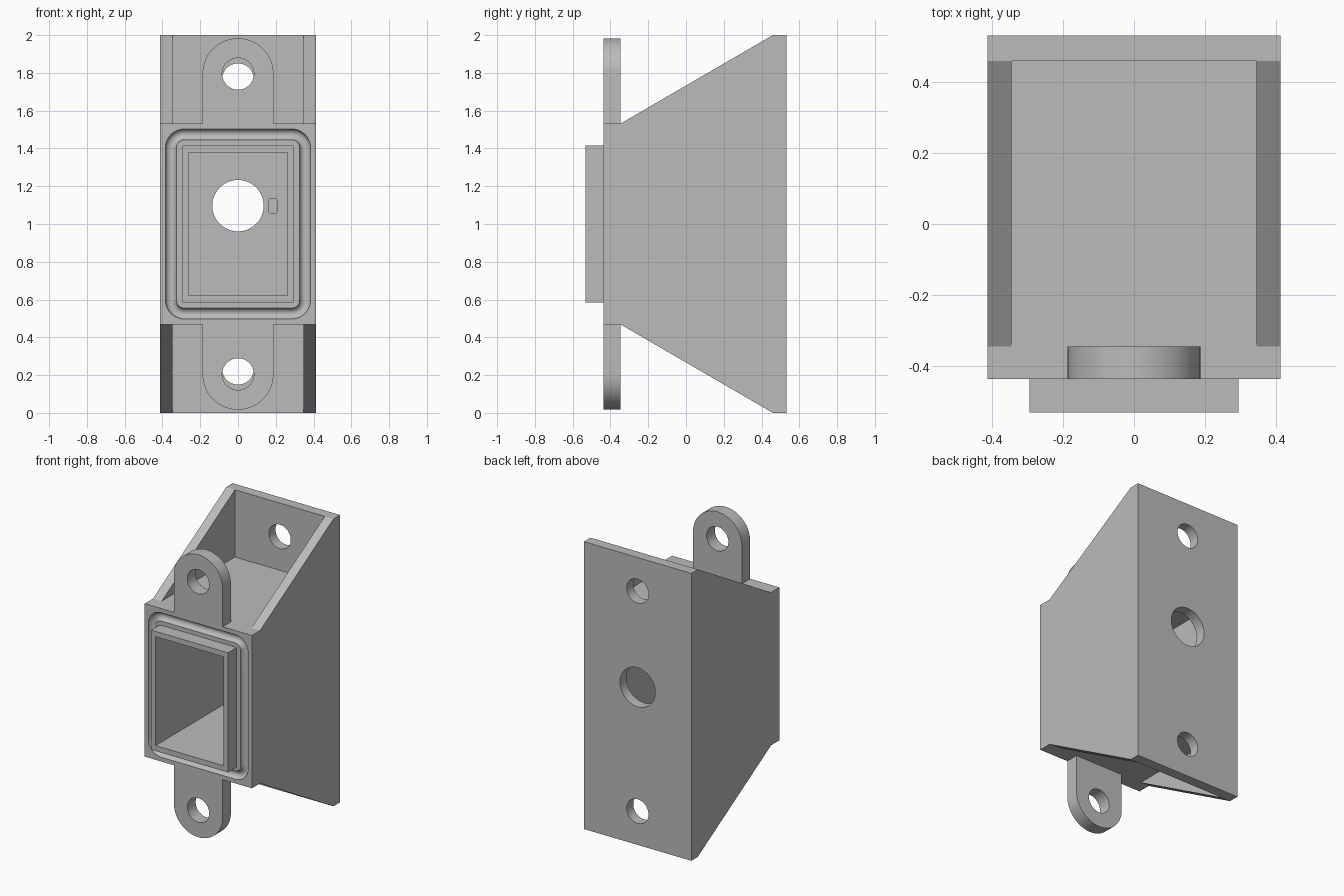
import bpy
import bmesh
import math
from mathutils import Vector

old = bpy.data.objects.get("Cube")
if old:
    bpy.data.objects.remove(old, do_unlink=True)

# Single plain grey
grey = bpy.data.materials.new("plain_grey")
grey.use_nodes = True
grey.diffuse_color = (0.5, 0.5, 0.5, 1)
grey.node_tree.nodes["Principled BSDF"].inputs["Base Color"].default_value = (0.5, 0.5, 0.5, 1)

# Main dimensions
MID = 1.0                                    # height of the mirror plane
HALF_W, WALL_IN = 0.413, 0.346               # side walls, outside and inside
BACK, BACK_IN = 0.532, 0.46                  # back plate
FRONT, SHOULDER, RIM_FRONT = -0.437, -0.346, -0.532
CORE = 0.532                                 # half height of the central box
CAV_W, CAV_H = 0.262, 0.379                  # cavity half sizes
RIM_W, RIM_H = 0.295, 0.416
TAB_R, TAB_HOLE_R, TAB_RISE = 0.188, 0.084, 0.795


def extrude(name, points, vector):
    """Closed outline pushed along a vector into a solid."""
    bm = bmesh.new()
    face = bm.faces.new([bm.verts.new(p) for p in points])
    ext = bmesh.ops.extrude_face_region(bm, geom=[face], use_keep_orig=True)
    bmesh.ops.translate(bm, vec=vector,
                        verts=[g for g in ext["geom"] if isinstance(g, bmesh.types.BMVert)])
    bmesh.ops.recalc_face_normals(bm, faces=bm.faces)
    mesh = bpy.data.meshes.new(name)
    bm.to_mesh(mesh)
    bm.free()
    mesh.materials.append(grey)
    obj = bpy.data.objects.new(name, mesh)
    bpy.context.collection.objects.link(obj)
    return obj


def box(name, x0, x1, y0, y1, z0, z1):
    pts = [(x0, y0, z0), (x1, y0, z0), (x1, y0, z1), (x0, y0, z1)]
    return extrude(name, pts, Vector((0, y1 - y0, 0)))


def arc(cx, cz, r, start, end, steps):
    angles = [math.radians(start + (end - start) * i / steps) for i in range(steps + 1)]
    return [(cx + r * math.cos(a), cz + r * math.sin(a)) for a in angles]


def round_rect(cx, cz, hw, hh, r, steps=10):
    pts = []
    for i, (sx, sz) in enumerate([(1, 1), (-1, 1), (-1, -1), (1, -1)]):
        pts += arc(cx + sx * (hw - r), cz + sz * (hh - r), r, 90 * i, 90 * i + 90, steps)
    return pts


def prism(name, outline, y0, y1):
    return extrude(name, [(x, y0, z) for x, z in outline], Vector((0, y1 - y0, 0)))


def drill(name, z, r, y0, y1):
    return prism(name, arc(0, z, r, 0, 360, 64)[:-1], y0, y1)


def cut(target, cutter):
    cutter.hide_render = True
    mod = target.modifiers.new("cut", "BOOLEAN")
    mod.operation, mod.solver, mod.object = "DIFFERENCE", "EXACT", cutter
    bpy.context.view_layer.objects.active = target
    bpy.ops.object.modifier_apply(modifier=mod.name)
    bpy.data.objects.remove(cutter, do_unlink=True)


# Housing: side profile pushed across the width
upper = [(FRONT, CORE), (SHOULDER, CORE), (BACK_IN, MID), (BACK, MID)]
profile = upper + [(y, -h) for y, h in reversed(upper)]
housing = extrude("housing", [(-HALF_W, y, MID + h) for y, h in profile],
                  Vector((2 * HALF_W, 0, 0)))

# Open troughs above and below the core, with a screw hole each
for s in (1, -1):
    z0, z1 = sorted((MID + s * CORE, MID + s * 1.2))
    cut(housing, box("trough_cutter", -WALL_IN, WALL_IN, -0.6, BACK_IN, z0, z1))
    cut(housing, drill("screw_cutter", MID + s * 0.766, TAB_HOLE_R, 0.3, 0.7))

# Front cavity, cable hole and small slot in the back plate
cut(housing, box("cavity_cutter", -CAV_W, CAV_W, -0.7, BACK_IN, MID - CAV_H, MID + CAV_H))
cut(housing, drill("cable_cutter", MID + 0.097, 0.136, 0.3, 0.7))
cut(housing, prism("slot_cutter", round_rect(0.185, MID + 0.095, 0.023, 0.037, 0.008, 4),
                   0.4, BACK_IN + 0.03))

# Half-round seal groove around the front opening
path = bpy.data.curves.new("groove_path", "CURVE")
path.dimensions = "3D"
path.bevel_depth = 0.029
path.bevel_resolution = 6
spline = path.splines.new("POLY")
loop = round_rect(0, MID, 0.355, 0.474, 0.07)
spline.points.add(len(loop) - 1)
for point, (x, z) in zip(spline.points, loop):
    point.co = (x, FRONT, z, 1)
spline.use_cyclic_u = True
tube = bpy.data.objects.new("groove_path", path)
bpy.context.collection.objects.link(tube)
bpy.context.view_layer.update()
ring = bpy.data.meshes.new_from_object(tube.evaluated_get(bpy.context.evaluated_depsgraph_get()))
bpy.data.objects.remove(tube, do_unlink=True)
bm = bmesh.new()
bm.from_mesh(ring)
bmesh.ops.remove_doubles(bm, verts=bm.verts, dist=0.0001)
bmesh.ops.recalc_face_normals(bm, faces=bm.faces)
bm.to_mesh(ring)
bm.free()
ring.materials.clear()
ring.materials.append(grey)
groove = bpy.data.objects.new("groove_cutter", ring)
bpy.context.collection.objects.link(groove)
cut(housing, groove)

# Raised rim around the opening
rim = box("front_rim", -RIM_W, RIM_W, RIM_FRONT, FRONT, MID - RIM_H, MID + RIM_H)
cut(rim, box("rim_cutter", -CAV_W, CAV_W, -0.7, -0.3, MID - CAV_H, MID + CAV_H))

# Rounded mounting tabs
parts = [housing, rim]
for name, s in (("upper_tab", 1), ("lower_tab", -1)):
    outline = [(-TAB_R, CORE), (TAB_R, CORE)] + arc(0, TAB_RISE, TAB_R, 0, 180, 40)
    tab = prism(name, [(x, MID + s * h) for x, h in outline], FRONT, SHOULDER)
    cut(tab, drill("tab_cutter", MID + s * TAB_RISE, TAB_HOLE_R, -0.6, -0.2))
    parts.append(tab)

# Smooth the round surfaces, keep hard edges
bpy.ops.object.select_all(action="DESELECT")
for part in parts:
    part.select_set(True)
bpy.context.view_layer.objects.active = housing
bpy.ops.object.shade_smooth_by_angle(angle=math.radians(30))
